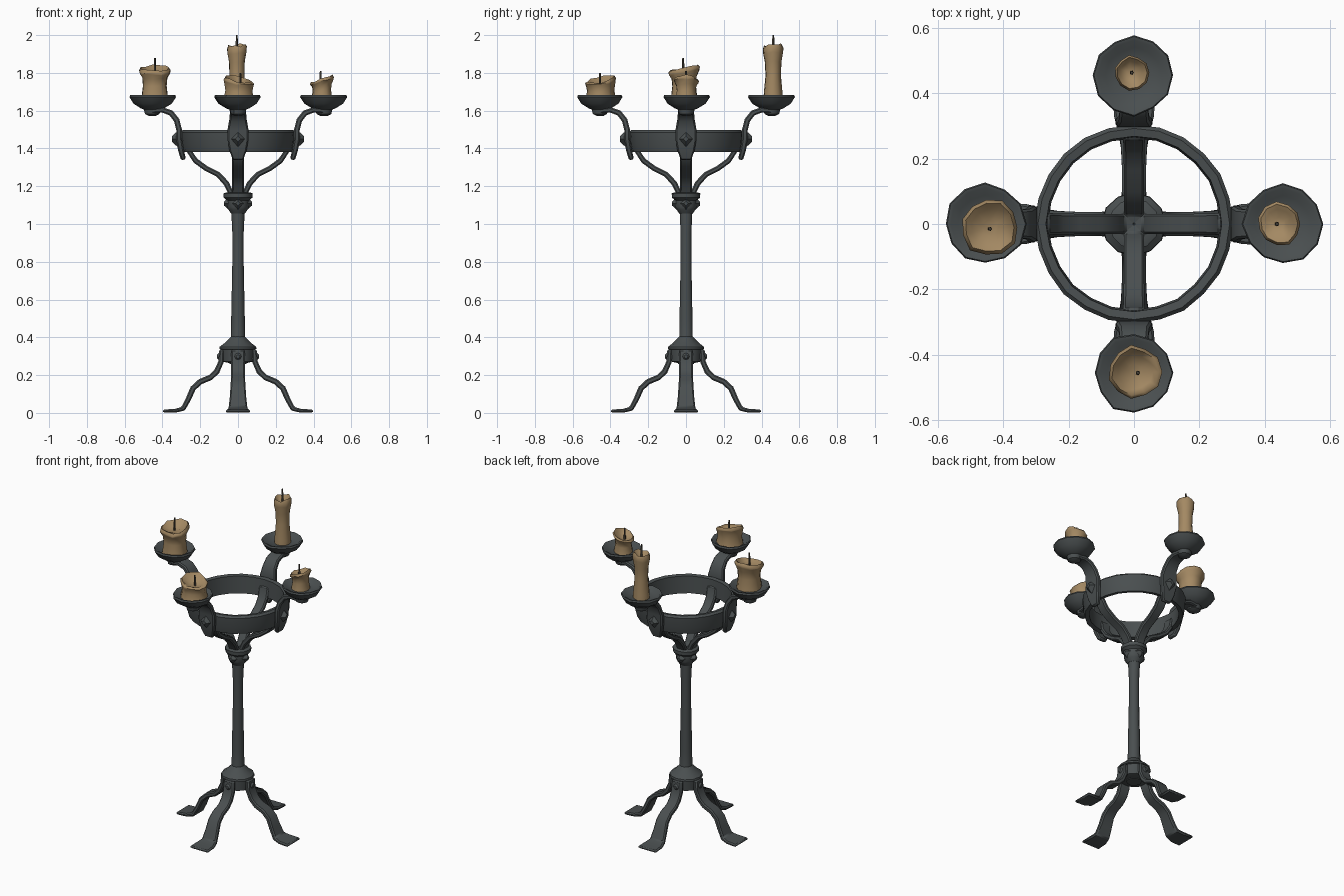
import bpy, bmesh, math, random
from mathutils import Vector, Matrix

if "Cube" in bpy.data.objects:
    bpy.data.objects.remove(bpy.data.objects["Cube"])

random.seed(4)

def material(name, rgb):
    m = bpy.data.materials.new(name)
    m.diffuse_color = (*rgb, 1)
    m.use_nodes = True
    m.node_tree.nodes["Principled BSDF"].inputs["Base Color"].default_value = m.diffuse_color
    return m

IRON = material("dark_iron", (0.068, 0.078, 0.080))
WAX = material("tan_wax", (0.37, 0.25, 0.125))
WICK = material("burnt_wick", (0.07, 0.06, 0.045))

def finish(name, bm, mat, bevel=0.0, angle=40):
    bmesh.ops.recalc_face_normals(bm, faces=bm.faces)
    me = bpy.data.meshes.new(name)
    bm.to_mesh(me)
    bm.free()
    me.materials.append(mat)
    ob = bpy.data.objects.new(name, me)
    bpy.context.collection.objects.link(ob)
    if bevel:
        b = ob.modifiers.new("worn_edges", 'BEVEL')
        b.width = bevel
        b.segments = 1
        b.limit_method = 'ANGLE'
        b.angle_limit = math.radians(40)
    bpy.ops.object.select_all(action='DESELECT')
    ob.select_set(True)
    bpy.context.view_layer.objects.active = ob
    bpy.ops.object.shade_smooth_by_angle(angle=math.radians(angle))
    return ob

def lathe(name, prof, segs, mat, centre=(0, 0), jitter=0.0, tilt=None, closed=False, angle=40):
    """Spin (radius, z) points; jitter wobbles the outline, tilt slants the upper part."""
    bm = bmesh.new()
    wob = [1 + random.uniform(-jitter, jitter) for _ in range(segs)]
    z0, z1 = min(p[1] for p in prof), max(p[1] for p in prof)
    rings = []
    for r, z in prof:
        ring = []
        for i in range(segs):
            a = 2 * math.pi * i / segs
            x, y = r * wob[i] * math.cos(a), r * wob[i] * math.sin(a)
            dz = 0
            if tilt:
                t = max(0, (z - z0) / (z1 - z0)) ** 2
                dz = t * (tilt[0] * x + tilt[1] * y + random.uniform(-0.006, 0.006))
            ring.append(bm.verts.new((x + centre[0], y + centre[1], z + dz)))
        rings.append(ring)
    pairs = list(zip(rings, rings[1:]))
    if closed:
        pairs.append((rings[-1], rings[0]))
    for a, b in pairs:
        for i in range(segs):
            j = (i + 1) % segs
            bm.faces.new((a[i], a[j], b[j], b[i]))
    if not closed:
        bm.faces.new(rings[0])
        bm.faces.new(rings[-1])
    return finish(name, bm, mat, angle=angle)

def strap(name, path, turn, bevel=0.007):
    """Forged bar along (radius, z, width, thickness) points, turned about z."""
    bm = bmesh.new()
    rot = Matrix.Rotation(turn, 3, 'Z')
    rings = []
    for i, (r, z, w, t) in enumerate(path):
        p, q = path[max(i - 1, 0)], path[min(i + 1, len(path) - 1)]
        d = Vector((q[0] - p[0], q[1] - p[1])).normalized()
        n = Vector((-d.y, d.x)) * t / 2
        rings.append([bm.verts.new(rot @ Vector((r + s * n.x, y * w / 2, z + s * n.y)))
                      for s, y in ((-1, -1), (1, -1), (1, 1), (-1, 1))])
    for a, b in zip(rings, rings[1:]):
        for i in range(4):
            j = (i + 1) % 4
            bm.faces.new((a[i], a[j], b[j], b[i]))
    bm.faces.new(rings[0])
    bm.faces.new(rings[-1])
    return finish(name, bm, IRON, bevel)

def stud(name, r, z, size, depth, turn, sides=4):
    """Faceted rivet head facing outwards; four sides give an upright diamond."""
    bm = bmesh.new()
    rot = Matrix.Rotation(turn, 3, 'Z')
    rings = []
    for rad, out in ((size, -depth / 2), (size * 0.35, depth / 2)):
        angles = [2 * math.pi * i / sides for i in range(sides)]
        rings.append([bm.verts.new(rot @ Vector((r + out, rad * math.cos(a), z + rad * math.sin(a))))
                      for a in angles])
    for i in range(sides):
        j = (i + 1) % sides
        bm.faces.new((rings[0][i], rings[0][j], rings[1][j], rings[1][i]))
    bm.faces.new(rings[0])
    bm.faces.new(rings[1])
    finish(name, bm, IRON, angle=25)

# Central pole with base cap and upper collar
lathe("pole", [(0.045, 0.26), (0.045, 0.36), (0.037, 0.40), (0.036, 0.5), (0.030, 0.8),
               (0.030, 0.95), (0.036, 1.08), (0.036, 1.15)], 10, IRON)
lathe("base_cap", [(0.05, 0.265), (0.082, 0.272), (0.086, 0.335), (0.098, 0.338), (0.096, 0.35),
                   (0.07, 0.37), (0.050, 0.39), (0.036, 0.405)], 12, IRON, jitter=0.02)
lathe("upper_collar", [(0.036, 1.055), (0.05, 1.075), (0.058, 1.09), (0.058, 1.125),
                       (0.076, 1.14), (0.077, 1.162), (0.06, 1.168), (0.03, 1.168)],
      12, IRON, jitter=0.02)

# Hoop band
lathe("hoop", [(0.262, 1.385), (0.288, 1.38), (0.298, 1.42), (0.303, 1.485),
               (0.292, 1.497), (0.268, 1.493)], 24, IRON, jitter=0.008, closed=True)

# Four repeated legs, arms, rivets and drip pans
LEG = [(0.086, 0.335, 0.07, 0.026), (0.09, 0.27, 0.075, 0.028), (0.112, 0.22, 0.072, 0.03),
       (0.145, 0.188, 0.072, 0.03), (0.20, 0.165, 0.076, 0.03), (0.238, 0.13, 0.08, 0.03),
       (0.262, 0.075, 0.088, 0.028), (0.290, 0.022, 0.10, 0.026), (0.33, 0.012, 0.122, 0.02),
       (0.398, 0.009, 0.13, 0.016)]
INNER = [(0.0, 1.155, 0.062, 0.03), (0.038, 1.165, 0.062, 0.03), (0.062, 1.215, 0.062, 0.03),
         (0.105, 1.262, 0.062, 0.028), (0.17, 1.295, 0.062, 0.028), (0.225, 1.335, 0.064, 0.028),
         (0.258, 1.385, 0.066, 0.026), (0.268, 1.45, 0.066, 0.02)]
OUTER = [(0.288, 1.34, 0.055, 0.026), (0.302, 1.39, 0.09, 0.03), (0.312, 1.45, 0.112, 0.03),
         (0.312, 1.50, 0.11, 0.03), (0.325, 1.55, 0.092, 0.03), (0.355, 1.588, 0.085, 0.03),
         (0.40, 1.604, 0.085, 0.028), (0.46, 1.60, 0.08, 0.028)]
for k, side in enumerate(("right", "back", "left", "front")):
    a = k * math.pi / 2
    c = (0.455 * math.cos(a), 0.455 * math.sin(a))
    strap(side + "_leg", LEG, a)
    strap(side + "_inner_arm", INNER, a)
    strap(side + "_outer_arm", OUTER, a)
    stud(side + "_leg_rivet", 0.101, 0.298, 0.028, 0.02, a, 8)
    stud(side + "_hoop_stud", 0.334, 1.45, 0.043, 0.03, a)
    stud(side + "_collar_stud", 0.062, 1.108, 0.032, 0.022, a)
    lathe(side + "_drip_pan", [(0.018, 1.572), (0.038, 1.582), (0.044, 1.606), (0.06, 1.612),
                               (0.10, 1.637), (0.122, 1.672), (0.118, 1.682), (0.107, 1.68),
                               (0.085, 1.662), (0.03, 1.658)],
          12, IRON, c, jitter=0.045)

# Melted candles: centre, base / waist / top radius, top height, slant, wick position and tip
CANDLES = {
    "left": ((-0.44, -0.01), 0.075, 0.066, 0.088, 1.825, (0.0, 0.2), (-0.44, -0.015), 1.88),
    "front": ((0.003, -0.452), 0.08, 0.07, 0.080, 1.765, (-0.22, 0.2), (0.012, -0.455), 1.80),
    "right": ((0.445, 0.0), 0.058, 0.050, 0.066, 1.768, (0.35, 0.0), (0.437, 0.0), 1.81),
    "back": ((-0.007, 0.462), 0.050, 0.040, 0.053, 1.945, (0.1, 0.1), (-0.007, 0.462), 2.0),
}
for side, (c, rb, rw, rt, top, tilt, w, tip) in CANDLES.items():
    h = top - 1.655
    lathe(side + "_candle", [(rb, 1.655), (rb * 0.97, 1.655 + 0.12 * h), (rw, 1.655 + 0.45 * h),
                             (rw * 1.06, 1.655 + 0.7 * h), (rt * 0.97, top - 0.14 * h),
                             (rt, top - 0.012), (rt * 0.88, top), (rt * 0.66, top - 0.013),
                             (rt * 0.3, top - 0.026)],
          11, WAX, c, jitter=0.06, tilt=tilt, angle=60)
    lathe(side + "_wick", [(0.007, top - 0.04), (0.006, (top + tip) / 2), (0.005, tip)],
          5, WICK, w)
